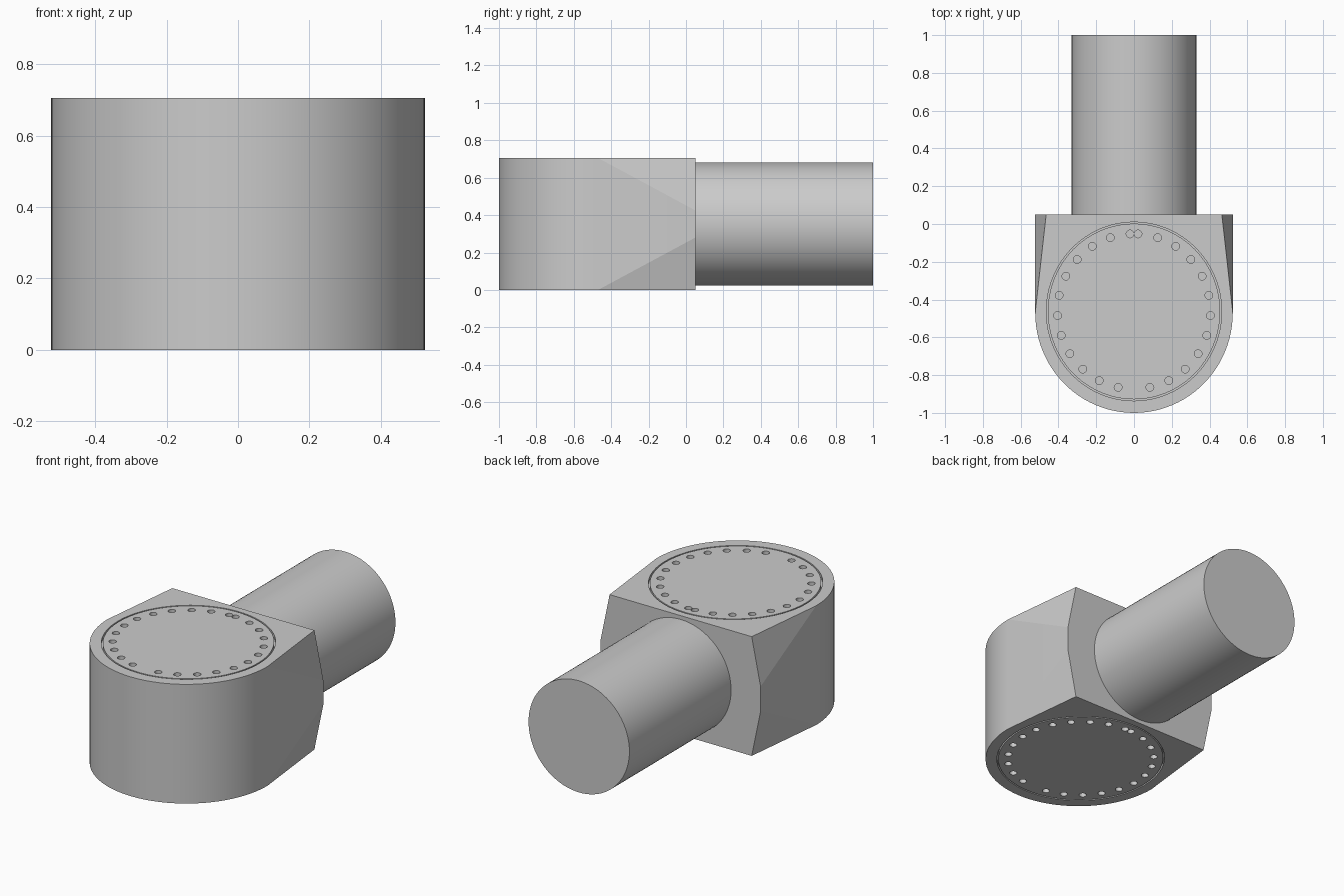
import bpy, bmesh
from math import sin, cos, pi, radians
from mathutils import Matrix

if "Cube" in bpy.data.objects:
    bpy.data.objects.remove(bpy.data.objects["Cube"])

H, RX, RY, CY, BACK = 0.705, 0.523, 0.53, -0.47, 0.05
GY = -0.463  # centre of the face details


def make_object(name, bm):
    bmesh.ops.recalc_face_normals(bm, faces=bm.faces[:])
    mesh = bpy.data.meshes.new(name)
    bm.to_mesh(mesh)
    bm.free()
    obj = bpy.data.objects.new(name, mesh)
    bpy.context.collection.objects.link(obj)
    return obj


def activate(obj):
    bpy.ops.object.select_all(action='DESELECT')
    obj.select_set(True)
    bpy.context.view_layer.objects.active = obj


def add_cylinder(bm, radius, depth, matrix, segments):
    bmesh.ops.create_cone(bm, cap_ends=True, segments=segments, radius1=radius,
                          radius2=radius, depth=depth, matrix=matrix)


def add_ring(bm, z0, z1, inner=-0.004, outer=0.004, n=96):
    # closed ring with rectangular section
    section = [(inner, z0), (outer, z0), (outer, z1), (inner, z1)]
    rows = []
    for i in range(n):
        a = 2 * pi * i / n
        rows.append([bm.verts.new(((0.460 + d) * cos(a), GY + (0.469 + d) * sin(a), z))
                     for d, z in section])
    for i in range(n):
        p, q = rows[i], rows[(i + 1) % n]
        for j in range(4):
            k = (j + 1) % 4
            bm.faces.new((p[j], q[j], q[k], p[k]))


# Head: half-round front, tapering corners towards the flat back
bm = bmesh.new()
N = 48
for i in range(N + 1):
    a = pi + pi * i / N
    for z in (0, H):
        bm.verts.new((RX * cos(a), CY + RY * sin(a), z))
for s in (-1, 1):
    for x, z in ((0.465, 0), (RX, 0.28), (RX, H - 0.28), (0.465, H)):
        bm.verts.new((s * x, BACK, z))
bmesh.ops.convex_hull(bm, input=bm.verts[:])
bmesh.ops.dissolve_limit(bm, angle_limit=radians(0.5), verts=bm.verts[:], edges=bm.edges[:])
head = make_object("hammer_head", bm)

# Cutter: groove and bolt holes on both striking faces
bm = bmesh.new()
for z in (0, H):
    add_ring(bm, z - 0.02, z + 0.02)
    for i in range(12):
        a = radians(87 - 15 * i)
        for s in (-1, 1):
            # the two rear holes overlap slightly in the mirror plane gap
            pos = (s * 0.405 * cos(a), GY + 0.411 * sin(a), z)
            add_cylinder(bm, 0.0205, 0.06, Matrix.Translation(pos), 20)
cutter = make_object("face_detail_cutter", bm)
cutter.hide_render = True

activate(head)
mod = head.modifiers.new("face_details", 'BOOLEAN')
mod.operation = 'DIFFERENCE'
mod.solver = 'EXACT'
mod.object = cutter
bpy.ops.object.modifier_apply(modifier=mod.name)
bpy.data.objects.remove(cutter, do_unlink=True)
activate(head)
bpy.ops.object.shade_smooth_by_angle(angle=radians(9))

# Shaft: round bar from the back of the head
bm = bmesh.new()
length = 1 - BACK
mat = Matrix.Translation((0, BACK + length / 2, H / 2)) @ Matrix.Rotation(pi / 2, 4, 'X')
add_cylinder(bm, 0.33, length, mat, 96)
shaft = make_object("shaft", bm)
activate(shaft)
bpy.ops.object.shade_smooth_by_angle(angle=radians(30))
